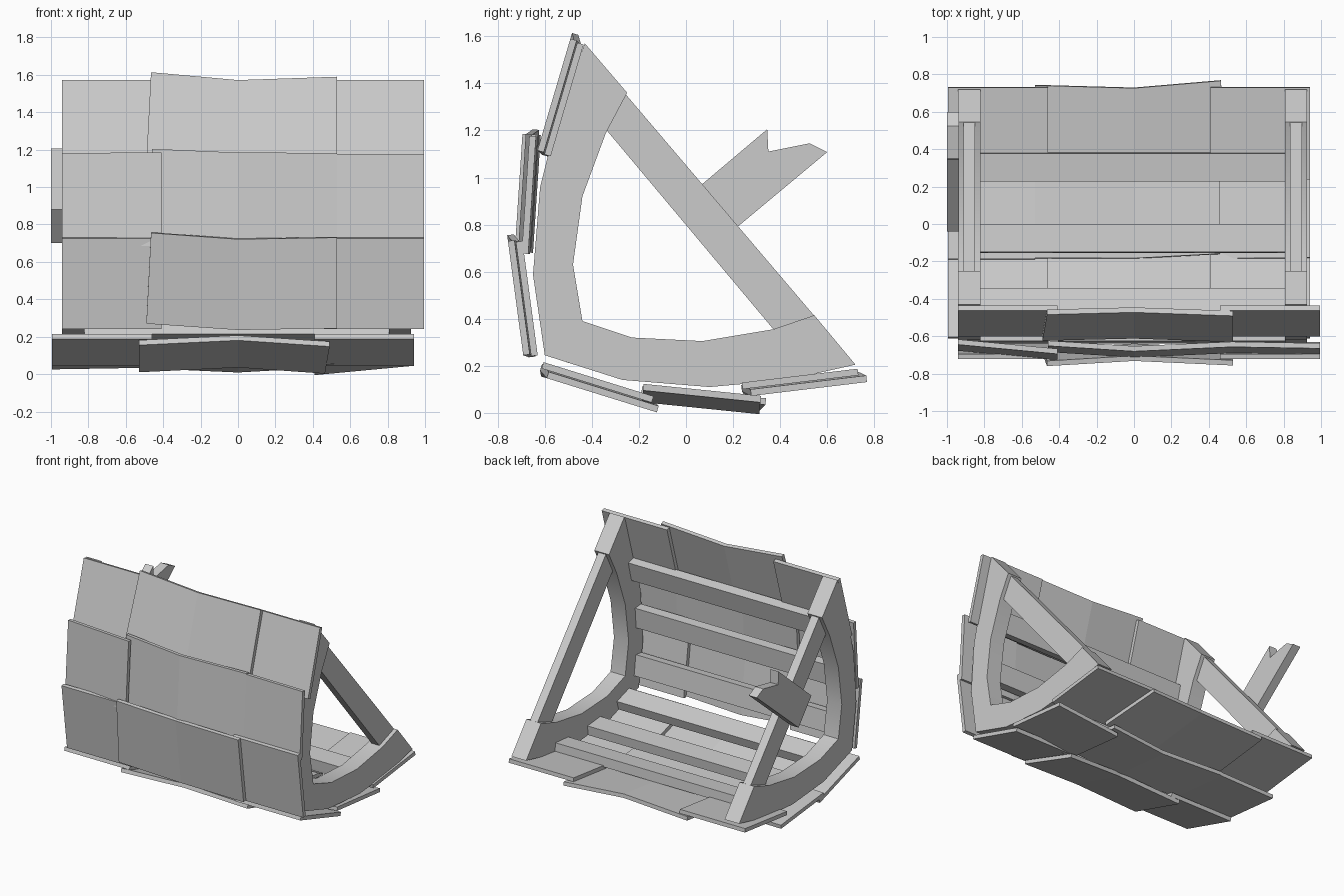
import bpy, bmesh, math
from mathutils import Vector, Matrix

cube = bpy.data.objects.get("Cube")
if cube:
    bpy.data.objects.remove(cube, do_unlink=True)

grey = bpy.data.materials.new("weathered_grey")
grey.use_nodes = True
colour = (0.6, 0.6, 0.6, 1)
grey.diffuse_color = colour
grey.node_tree.nodes["Principled BSDF"].inputs["Base Color"].default_value = colour

# Half turn about the ridge bisector carries the upright slope onto the lower one
RIDGE = Vector((0, -0.60, 0.245))
TILT = math.radians(40.2)
AXIS = Vector((0, math.cos(TILT), math.sin(TILT)))
FLIP = Matrix.Translation(RIDGE) @ Matrix.Rotation(math.pi, 4, AXIS) @ Matrix.Translation(-RIDGE)


def loft(name, sections, matrix=Matrix()):
    """Skin a solid through matching rings of points."""
    bm = bmesh.new()
    rings = [[bm.verts.new(matrix @ Vector(p)) for p in ring] for ring in sections]
    for a, b in zip(rings, rings[1:]):
        for i in range(len(a)):
            j = (i + 1) % len(a)
            bm.faces.new((a[i], a[j], b[j], b[i]))
    bm.faces.new(rings[0][::-1])
    bm.faces.new(rings[-1])
    bmesh.ops.recalc_face_normals(bm, faces=bm.faces)
    mesh = bpy.data.meshes.new(name)
    bm.to_mesh(mesh)
    bm.free()
    mesh.materials.append(grey)
    obj = bpy.data.objects.new(name, mesh)
    bpy.context.collection.objects.link(obj)
    return obj


def extrude(name, profile, x0, x1, matrix=Matrix()):
    """Extrude a (y, z) profile along x."""
    return loft(name, [[(x, y, z) for y, z in profile] for x in (x0, x1)], matrix)


def shingle(name, low, high, stations, matrix, thick=0.028):
    """Plate on a slope line; station = x low, x high, lift outward, shift along."""
    low, high = Vector((0, *low)), Vector((0, *high))
    along = (high - low).normalized()
    out = Vector((0, -along.z, along.y))
    rings = []
    for x_low, x_high, lift, shift in stations:
        ring = []
        for base, x, d in ((low, x_low, lift), (high, x_high, lift),
                           (high, x_high, lift + thick), (low, x_low, lift + thick)):
            ring.append(base + along * shift + out * d + Vector((x, 0, 0)))
        rings.append(ring)
    loft(name, rings, matrix)


# Shingle rows from the ridge outward
left_flat = [(-0.94, -0.94, 0, 0), (-0.41, -0.41, 0, 0)]
right_flat = [(0.46, 0.46, 0, 0), (0.995, 0.995, 0, 0)]
bent = [(-0.49, -0.465, 0.033, 0.033), (0, 0, 0.01, -0.004), (0.53, 0.53, 0.033, 0.008)]
left_splayed = [(-0.94, -0.94, 0, 0), (-0.41, -0.41, 0.05, 0)]
bent_inward = [(-0.46, -0.46, 0.008, 0.022), (0, 0, 0.036, 0), (0.53, 0.53, 0.012, 0)]
right_raised = [(0.53, 0.53, 0.012, -0.006), (0.995, 0.995, 0.02, -0.006)]
ROWS = [
    ("ridge_row", (-0.63, 0.245), (-0.695, 0.73), (left_flat, bent, right_flat)),
    ("middle_row", (-0.65, 0.68), (-0.617, 1.18), (left_splayed, bent_inward, right_raised)),
    ("edge_row", (-0.575, 1.09), (-0.435, 1.565), (left_flat, bent, right_flat)),
]
for slope, matrix in (("upright", Matrix()), ("lower", FLIP)):
    for row, low, high, plates in ROWS:
        for part, stations in zip(("end_a", "bent", "end_b"), plates):
            shingle(f"{slope}_{row}_{part}_shingle", low, high, stations, matrix)

# Battens spanning between the frames, laid on the lower slope and turned onto the other
for slope, matrix in (("lower", Matrix()), ("upright", FLIP)):
    for n, (y, z, slant) in enumerate(((0.307, 0.13, 5), (-0.08, 0.125, -5), (-0.435, 0.193, -17))):
        a = math.radians(slant)
        t, up = Vector((math.cos(a), math.sin(a))), Vector((-math.sin(a), math.cos(a)))
        c = Vector((y, z))
        box = [c - t * 0.075, c + t * 0.075, c + t * 0.075 + up * 0.07, c - t * 0.075 + up * 0.07]
        extrude(f"{slope}_batten_{n + 1}", box, -0.83, 0.83, matrix)

# Curved end frames with a diagonal tie each
ARCH = [(-0.43, 1.57), (-0.25, 1.36), (-0.34, 1.19), (-0.44, 0.92), (-0.48, 0.63),
        (-0.44, 0.39), (-0.23, 0.32), (0.07, 0.305), (0.37, 0.355), (0.545, 0.415),
        (0.72, 0.205), (0.43, 0.14), (0.10, 0.11), (-0.27, 0.14), (-0.60, 0.245),
        (-0.65, 0.587), (-0.62, 0.958), (-0.54, 1.278)]
TIE = [(-0.26, 1.358), (-0.345, 1.21), (0.37, 0.357), (0.56, 0.395)]
for side, x in (("left", 0.866), ("right", -0.88)):
    frame = extrude(f"{side}_curved_frame", ARCH, x - 0.06, x + 0.06)
    bpy.ops.object.select_all(action='DESELECT')
    frame.select_set(True)
    bpy.context.view_layer.objects.active = frame
    bpy.ops.object.shade_smooth_by_angle(angle=math.radians(30))
    extrude(f"{side}_diagonal_tie", TIE, x - 0.031, x + 0.031)

# Splintered board fixed outside the right tie
SPLINTER = [(-0.04, 0.88), (0.345, 1.205), (0.35, 1.11), (0.525, 1.145), (0.60, 1.108), (0.11, 0.70)]
extrude("broken_board", SPLINTER, -1.0, -0.935)
